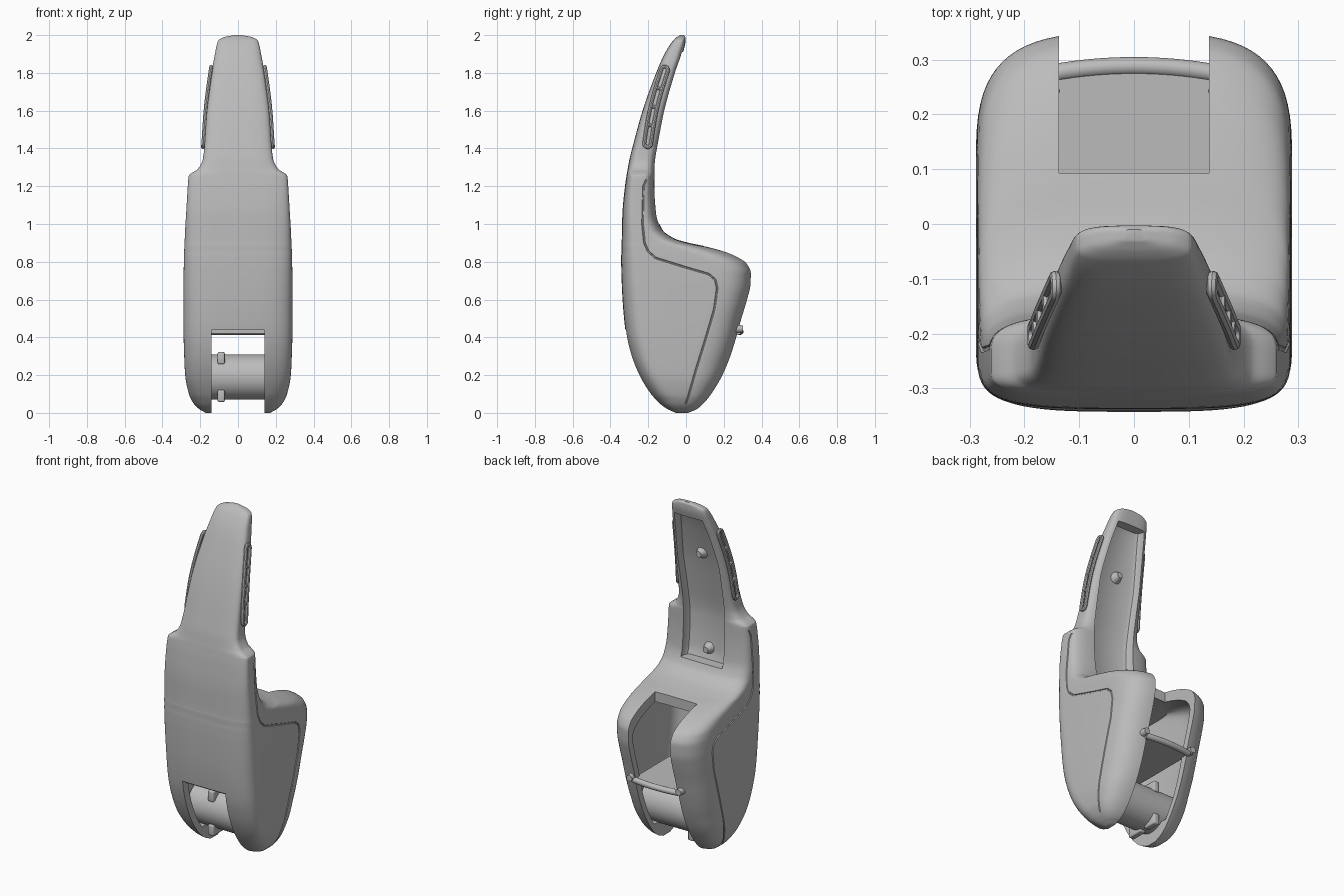
import bpy, bmesh, math
from mathutils import Vector

if "Cube" in bpy.data.objects:
    bpy.data.objects.remove(bpy.data.objects["Cube"])

grey = bpy.data.materials.new("plain grey")
grey.diffuse_color = (0.5, 0.5, 0.5, 1)
grey.use_nodes = True
grey.node_tree.nodes["Principled BSDF"].inputs["Base Color"].default_value = grey.diffuse_color

# Body outline by height: z, front y, back y, half width
BODY = [(0, -.06, .02, .17), (.02, -.105, .065, .205), (.05, -.145, .10, .235), (.1, -.19, .14, .26),
        (.2, -.25, .20, .28), (.3, -.29, .242, .285), (.4, -.315, .273, .288), (.5, -.328, .3, .289),
        (.6, -.336, .33, .289), (.68, -.34, .348, .289), (.74, -.342, .35, .288), (.79, -.343, .328, .287),
        (.83, -.343, .268, .286), (.86, -.342, .19, .285), (.885, -.342, .09, .284), (.9, -.341, .015, .283),
        (.925, -.34, -.065, .282), (.97, -.339, -.125, .28), (1.05, -.337, -.155, .275), (1.2, -.323, -.165, .266),
        (1.255, -.315, -.165, .261), (1.268, -.313, -.164, .248), (1.29, -.309, -.162, .214), (1.34, -.3, -.155, .187),
        (1.4, -.285, -.144, .179), (1.6, -.23, -.103, .165), (1.8, -.158, -.05, .14), (1.9, -.114, -.018, .122),
        (1.97, -.069, -.003, .106), (1.988, -.05, -.003, .078), (2.0, -.03, -.01, .02)]
FRONT_POWER, BACK_POWER = 3.5, 3.3


def slope(i, c):
    """Monotone tangent of column c at key i."""
    if i == 0 or i == len(BODY) - 1:
        j = min(i, len(BODY) - 2)
        return (BODY[j + 1][c] - BODY[j][c]) / (BODY[j + 1][0] - BODY[j][0])
    a = (BODY[i][c] - BODY[i - 1][c]) / (BODY[i][0] - BODY[i - 1][0])
    b = (BODY[i + 1][c] - BODY[i][c]) / (BODY[i + 1][0] - BODY[i][0])
    return 0 if a * b <= 0 else 2 * a * b / (a + b)


def outline(z):
    """Smooth front y, back y and half width at height z."""
    i = 0
    while i < len(BODY) - 2 and z > BODY[i + 1][0]:
        i += 1
    h = BODY[i + 1][0] - BODY[i][0]
    t = min(max((z - BODY[i][0]) / h, 0), 1)
    return [(2*t**3 - 3*t*t + 1) * BODY[i][c] + (t**3 - 2*t*t + t) * h * slope(i, c)
            + (3*t*t - 2*t**3) * BODY[i + 1][c] + (t**3 - t*t) * h * slope(i + 1, c) for c in (1, 2, 3)]


def corners(z, f, b):
    """Depth of the front and back corner rounding; the handle has a tighter front edge."""
    t = min(max((z - .5) / .8, 0), 1)
    return min(.14 - .09 * t * t * (3 - 2 * t), (b - f) / 2), min(.25, (b - f) / 2)


def section(z, f, b, half, n=72):
    """Rounded-box ring at height z."""
    ring = []
    df, db = corners(z, f, b)
    for k in range(n):
        a = 2 * math.pi * (k + .5) / n
        c, s = math.cos(a), math.sin(a)
        p = BACK_POWER if s > 0 else FRONT_POWER
        x = math.copysign(abs(c) ** (2 / p), c) * half
        d = abs(s) ** (2 / p)
        ring.append(Vector((x, b - db + db * d if s > 0 else f + df - df * d, z)))
    return ring


def side_x(y, z):
    """Half width of the body surface at a point in side view."""
    f, b, w = outline(z)
    df, db = corners(z, f, b)
    u, v = (f + df - y) / df, (y - b + db) / db
    e, p = (u, FRONT_POWER) if u > 0 else (max(v, 0), BACK_POWER)
    return w * (1 - min(e, .98) ** p) ** (1 / p)


def finish(name, bm, angle=35):
    bmesh.ops.recalc_face_normals(bm, faces=bm.faces)
    me = bpy.data.meshes.new(name)
    bm.to_mesh(me)
    bm.free()
    me.materials.append(grey)
    ob = bpy.data.objects.new(name, me)
    bpy.context.collection.objects.link(ob)
    smooth(ob, angle)
    return ob


def smooth(ob, angle=35):
    bpy.ops.object.select_all(action='DESELECT')
    ob.select_set(True)
    bpy.context.view_layer.objects.active = ob
    bpy.ops.object.shade_smooth_by_angle(angle=math.radians(angle))


def loft(name, rings, closed=False):
    bm = bmesh.new()
    rows = [[bm.verts.new(p) for p in r] for r in rings]
    n = len(rows[0])
    for i in range(len(rows) if closed else len(rows) - 1):
        a, b = rows[i], rows[(i + 1) % len(rows)]
        for k in range(n):
            bm.faces.new((a[k], a[(k + 1) % n], b[(k + 1) % n], b[k]))
    if not closed:
        bm.faces.new(rows[0])
        bm.faces.new(rows[-1])
    return finish(name, bm)


def tube(name, pts, r, ref=(1, 0, 0), closed=False, sides=8):
    pts = [Vector(p) for p in pts]
    rings, m = [], len(pts)
    for i, p in enumerate(pts):
        a = pts[(i - 1) % m] if closed else pts[max(i - 1, 0)]
        b = pts[(i + 1) % m] if closed else pts[min(i + 1, m - 1)]
        t = (b - a).normalized()
        u = t.cross(Vector(ref)).normalized()
        v = t.cross(u)
        rings.append([p + r * (math.cos(q) * u + math.sin(q) * v)
                      for q in (2 * math.pi * k / sides for k in range(sides))])
    return loft(name, rings, closed)


def box(name, lo, hi, bevel=0):
    bm = bmesh.new()
    bmesh.ops.create_cube(bm, size=1)
    for v in bm.verts:
        v.co = [lo[i] + (v.co[i] + .5) * (hi[i] - lo[i]) for i in range(3)]
    if bevel:
        bmesh.ops.bevel(bm, geom=bm.edges[:], offset=bevel, segments=3, profile=.5, affect='EDGES')
    return finish(name, bm)


def cone(name, a, b, r1, r2, sides=32):
    a, b = Vector(a), Vector(b)
    bm = bmesh.new()
    bmesh.ops.create_cone(bm, cap_ends=True, segments=sides, radius1=r1, radius2=r2, depth=(b - a).length)
    rot = (b - a).to_track_quat('Z', 'Y')
    for v in bm.verts:
        v.co = rot @ v.co + (a + b) / 2
    return finish(name, bm)


def cut(ob, cutter):
    mod = ob.modifiers.new("cut", 'BOOLEAN')
    mod.operation, mod.solver, mod.object = 'DIFFERENCE', 'EXACT', cutter
    bpy.context.view_layer.objects.active = ob
    bpy.ops.object.modifier_apply(modifier=mod.name)
    bpy.data.objects.remove(cutter, do_unlink=True)


# Body and handle as one smooth shell
heights = [a[0] + (b[0] - a[0]) * k / 5 for a, b in zip(BODY, BODY[1:]) for k in range(5)] + [2.0]
body = loft("body_shell", [section(z, *outline(z)) for z in heights])

# Hollow interior
rings = []
for k in range(31):
    z = .1 + .73 * k / 30
    f, b, w = outline(z)
    rings.append(section(z, f + .045, min(b, outline(z + .05)[1]) - .035, w - .04, 48))
cut(body, loft("cavity_cutter", rings))

# Rear slot, and the lower opening that runs front to back
cut(body, box("slot_cutter", (-.137, .093, -.1), (.137, .6, 1.0)))
cut(body, box("opening_cutter", (-.14, -.6, -.1), (.14, .6, .44)))


def recess_floor(z):
    f, b, w = outline(z)
    return max(f + .04, b - .06)


# Shallow recess with sloped edges in the back of the handle
rings = []
for k in range(41):
    z = 1.0 + .91 * k / 40
    f, b, w = outline(z)
    h = min(.135, w - .03)
    y = recess_floor(z)
    rings.append([Vector(p) for p in ((-h, b + .2, z), (-h, y + .03, z), (-h + .01, y + .009, z), (-h + .03, y, z),
                                      (h - .03, y, z), (h - .01, y + .009, z), (h, y + .03, z), (h, b + .2, z))])
cut(body, loft("recess_cutter", rings))

# Seam groove around each side panel
SEAM = [(-.21, 1.235), (-.225, 1.2), (-.23, 1.0), (-.22, .90), (-.2, .855), (-.16, .82), (0, .77), (.12, .735),
        (.155, .705), (.165, .66), (.15, .55), (.10, .38), (.05, .22), (.01, .08), (-.005, .04)]
path = [Vector(a).lerp(Vector(b), k / 5) for a, b in zip(SEAM, SEAM[1:]) for k in range(5)]
for s in (1, -1):
    cut(body, tube("seam_cutter", [(s * side_x(*p), p[0], p[1]) for p in path], .005, sides=6))
smooth(body)

# Screw bosses inside the handle
for z in (1.06, 1.65):
    y = recess_floor(z) - .005
    cone("screw_boss", (0, y, z), (0, y + .04, z), .035, .017)

# Ladder-shaped grip strip on each side of the handle
lower, upper = Vector((-.203, 1.425)), Vector((-.113, 1.815))
for s in (1, -1):
    def on_handle(t, across):
        d = (upper - lower).normalized()
        p = lower.lerp(upper, t) + Vector((d.y, -d.x)) * across
        p.x -= .012 * math.sin(math.pi * max(0, min(1, t)))
        return (s * (outline(p.y)[2] + .007), p.x, p.y)
    loop = [on_handle(k / 12, .018) for k in range(13)]
    loop += [on_handle(1 + .045 * math.sin(a), .018 * math.cos(a)) for a in (math.pi * k / 6 for k in range(1, 6))]
    loop += [on_handle(1 - k / 12, -.018) for k in range(13)]
    loop += [on_handle(-.045 * math.sin(a), -.018 * math.cos(a)) for a in (math.pi * k / 6 for k in range(1, 6))]
    tube("grip_rim", loop, .010, closed=True)
    for t in (.25, .5, .75):
        tube("grip_rung", [on_handle(t, -.018), on_handle(t, .018)], .009)

# Shelf across the opening, rear bar and its end pins
box("shelf", (-.15, -.29, .42), (.15, .275, .44))
tube("rear_bar", [(x, .288 - .6 * x * x, .43) for x in (-.15 + .3 * k / 16 for k in range(17))],
     .017, ref=(0, 0, 1), sides=12)
for s in (1, -1):
    cone("bar_pin", (s * .16, .24, .445), (s * .16, .302, .445), .024, .018, 20)

# Hub in the lower opening with clip tabs
cone("hub", (-.235, -.02, .19), (.235, -.02, .19), .12, .12, 48)
for z in (.29, .09):
    box("hub_tab", (-.108, -.13, z - .032), (-.07, -.03, z + .032), .008)
    box("hub_rear_tab", (-.108, .0, z - .032), (-.07, .085, z + .032), .008)
